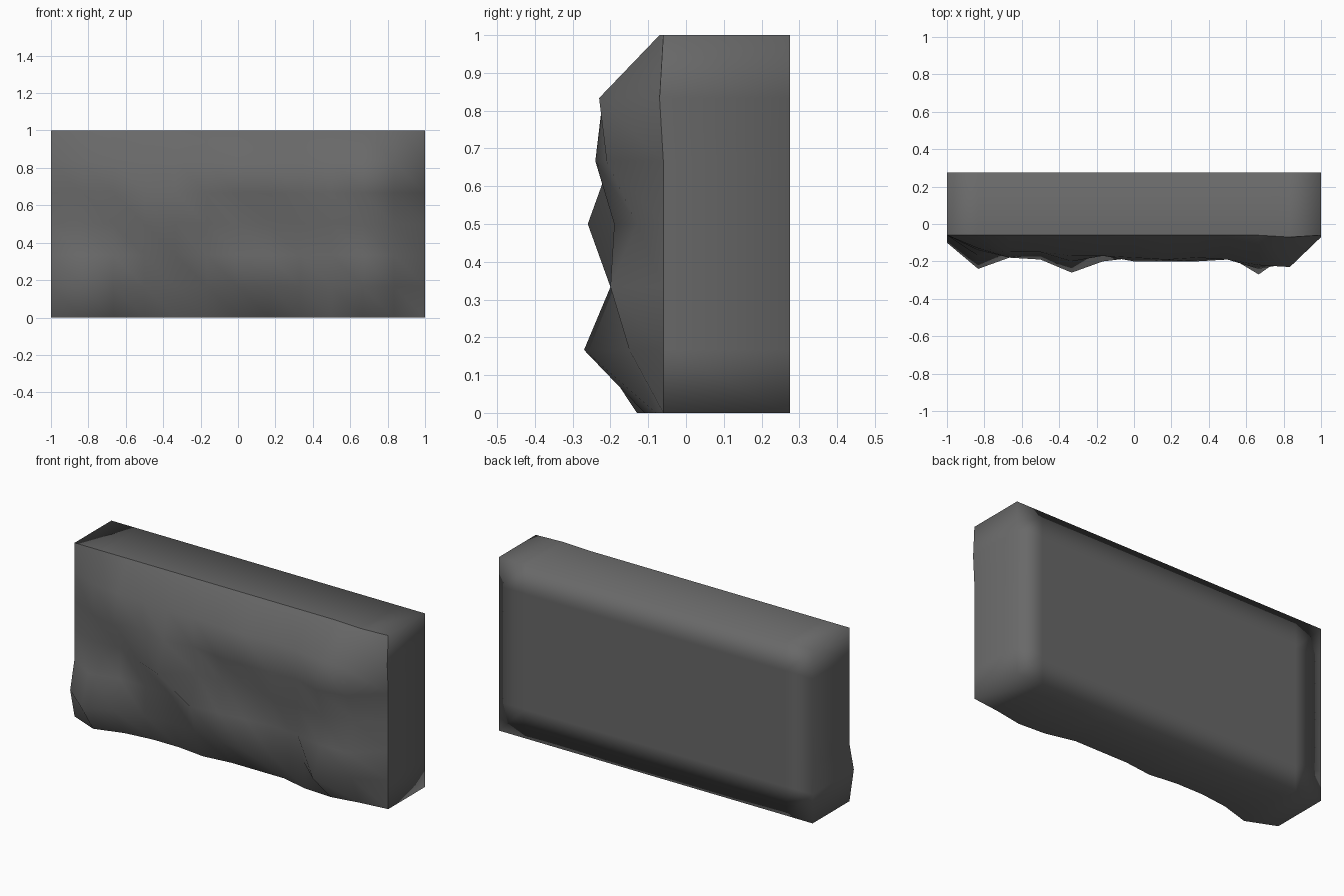
import bpy
import bmesh

if "Cube" in bpy.data.objects:
    bpy.data.objects.remove(bpy.data.objects["Cube"], do_unlink=True)

COLUMNS, ROWS = 12, 6
BACK_Y = 0.275

# Rough face relief: how far each point stands forward, in hundredths,
# from the top row down to the bottom row
RELIEF = [
    [6, 6, 6, 6, 6, 6, 6, 6, 6, 6, 6, 7, 6],
    [6, 13, 15, 15, 17, 17, 18, 19, 18, 19, 22, 23, 7],
    [6, 14, 18, 16, 20, 17, 20, 20, 20, 19, 24, 21, 6],
    [6, 12, 11, 19, 26, 14, 14, 13, 17, 17, 19, 13, 6],
    [6, 17, 13, 13, 14, 20, 18, 17, 15, 17, 20, 20, 6],
    [10, 24, 18, 14, 13, 15, 17, 19, 17, 12, 27, 15, 6],
    [6, 13, 8, 6, 6, 8, 6, 6, 6, 10, 11, 8, 6],
]


def make_material(name, colour):
    material = bpy.data.materials.new(name)
    material.use_nodes = True
    material.diffuse_color = colour
    material.node_tree.nodes["Principled BSDF"].inputs["Base Color"].default_value = colour
    return material


def add_sheet(bm, depth):
    """Grid of vertices facing the front, placed at y = depth(column, row)."""
    return [[bm.verts.new((2 * c / COLUMNS - 1, depth(c, r), 1 - r / ROWS))
             for c in range(COLUMNS + 1)] for r in range(ROWS + 1)]


def fill_sheet(bm, sheet):
    for upper, lower in zip(sheet, sheet[1:]):
        for c in range(COLUMNS):
            bm.faces.new((upper[c], lower[c], lower[c + 1], upper[c + 1]))


def rim(sheet):
    """Outline of a sheet as one closed loop."""
    right = [row[-1] for row in sheet[1:-1]]
    left = [row[0] for row in sheet[1:-1]]
    return sheet[0] + right + sheet[-1][::-1] + left[::-1]


bm = bmesh.new()

# Rough front and flat back
front = add_sheet(bm, lambda c, r: -RELIEF[r][c] / 100)
back = add_sheet(bm, lambda c, r: BACK_Y)
fill_sheet(bm, front)
fill_sheet(bm, back)

# Walls joining the two outlines, with a crisp edge around the front
front_rim, back_rim = rim(front), rim(back)
for i in range(len(front_rim)):
    a, b = front_rim[i - 1], front_rim[i]
    bm.faces.new((a, b, back_rim[i], back_rim[i - 1]))
    bm.edges.get((a, b)).smooth = False

bmesh.ops.recalc_face_normals(bm, faces=bm.faces)
for face in bm.faces:
    face.smooth = True

mesh = bpy.data.meshes.new("stone_block")
bm.to_mesh(mesh)
bm.free()
mesh.materials.append(make_material("dark grey stone", (0.14, 0.14, 0.14, 1)))
block = bpy.data.objects.new("stone_block", mesh)
bpy.context.collection.objects.link(block)

# Soft shading led by the larger faces
shading = block.modifiers.new("soft_shading", 'WEIGHTED_NORMAL')
shading.mode = 'FACE_AREA'
shading.keep_sharp = True
